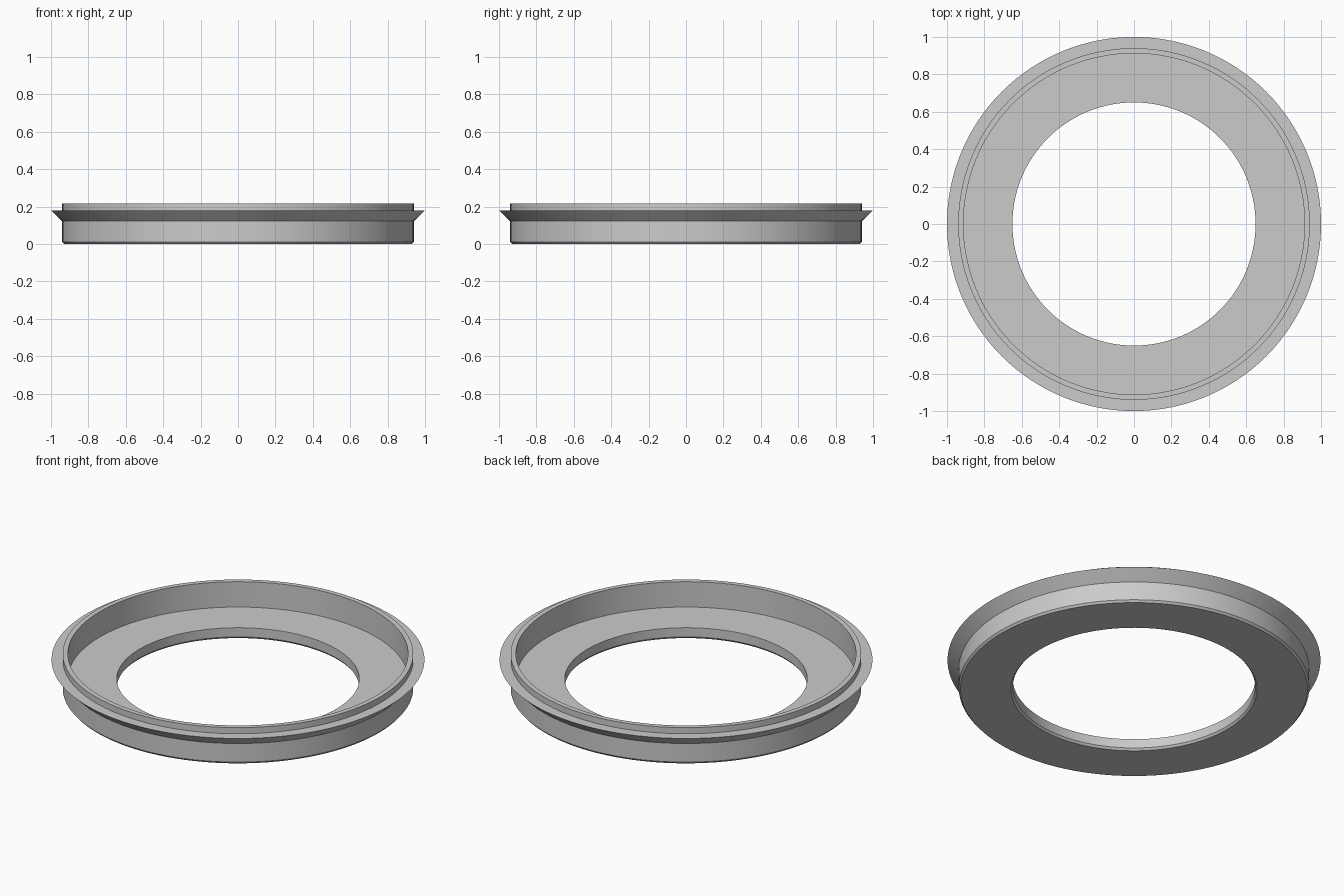
import bpy
import bmesh
import math

cube = bpy.data.objects.get("Cube")
if cube:
    bpy.data.objects.remove(cube, do_unlink=True)

SEGMENTS = 128

# Plain grey finish
grey = bpy.data.materials.new("light_grey")
grey.use_nodes = True
colour = (0.6, 0.6, 0.6, 1.0)
grey.diffuse_color = colour
grey.node_tree.nodes["Principled BSDF"].inputs["Base Color"].default_value = colour


def lathe(name, profile, material):
    """Revolve a closed (radius, height) profile around z."""
    bm = bmesh.new()
    rings = []
    for radius, height in profile:
        ring = []
        for i in range(SEGMENTS):
            a = math.tau * i / SEGMENTS
            ring.append(bm.verts.new((radius * math.cos(a), radius * math.sin(a), height)))
        rings.append(ring)
    for k, low in enumerate(rings):
        high = rings[(k + 1) % len(rings)]
        for i in range(SEGMENTS):
            j = (i + 1) % SEGMENTS
            bm.faces.new((low[i], low[j], high[j], high[i]))
    bmesh.ops.recalc_face_normals(bm, faces=bm.faces)
    mesh = bpy.data.meshes.new(name)
    bm.to_mesh(mesh)
    bm.free()
    mesh.materials.append(material)
    obj = bpy.data.objects.new(name, mesh)
    bpy.context.collection.objects.link(obj)
    bpy.ops.object.select_all(action="DESELECT")
    obj.select_set(True)
    bpy.context.view_layer.objects.active = obj
    bpy.ops.object.shade_smooth_by_angle(angle=math.radians(30))
    return obj


# Cross-section: chamfered base, outer wall, flared lip, rim, recessed floor, hole
section = [
    (0.66, 0.0), (0.93, 0.0), (0.94, 0.012),
    (0.94, 0.122), (1.0, 0.18), (0.94, 0.18),
    (0.94, 0.216), (0.912, 0.216),
    (0.912, 0.066), (0.65, 0.066), (0.65, 0.012),
]
lathe("flanged_ring", section, grey)
